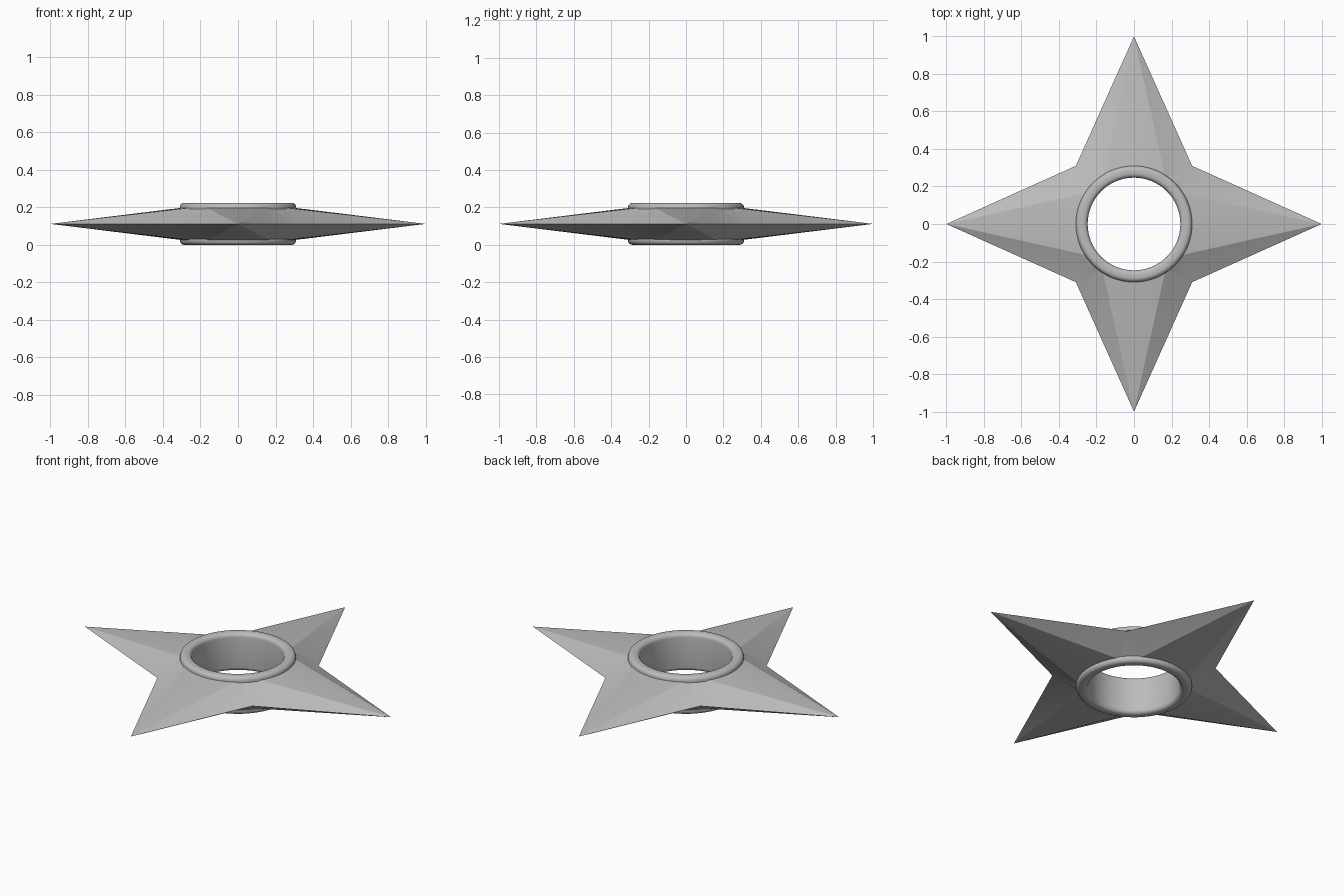
import bpy, bmesh
from math import sin, cos, pi, radians
from mathutils import Vector

if "Cube" in bpy.data.objects:
    bpy.data.objects.remove(bpy.data.objects["Cube"], do_unlink=True)

MID = 0.112       # height of the cutting edge
SEGS = 64         # sides of the central hole
RIM = 0.3         # where the blades meet the ring
HUB = 0.086       # half thickness of the blades at the ring

steel = bpy.data.materials.new("grey steel")
steel.use_nodes = True
steel.diffuse_color = (0.5, 0.5, 0.5, 1)
steel.node_tree.nodes["Principled BSDF"].inputs["Base Color"].default_value = (0.5, 0.5, 0.5, 1)


def finish(bm, name, angle):
    bmesh.ops.recalc_face_normals(bm, faces=bm.faces)
    mesh = bpy.data.meshes.new(name)
    bm.to_mesh(mesh)
    bm.free()
    mesh.materials.append(steel)
    obj = bpy.data.objects.new(name, mesh)
    bpy.context.collection.objects.link(obj)
    bpy.ops.object.select_all(action='DESELECT')
    obj.select_set(True)
    bpy.context.view_layer.objects.active = obj
    bpy.ops.object.shade_smooth_by_angle(angle=radians(angle))
    return obj


def polar(r, a, z):
    return Vector((r * cos(a), r * sin(a), z))


# Four-pointed blade: cones from the ring to each tip, small fans at each valley
bm = bmesh.new()
outline = []
for i in range(8):
    radius = 0.31 * 2 ** 0.5 if i % 2 else 1.0
    outline.append(bm.verts.new(polar(radius, i * pi / 4, MID)))

quarter = SEGS // 4
reach = quarter * 3 // 8          # ring steps each side of a tip that join it
for side in (1, -1):
    circle = [bm.verts.new(polar(RIM, 2 * pi * k / SEGS, MID + side * HUB))
              for k in range(SEGS)]
    for arm in range(4):
        tip, valley, next_tip = (outline[(2 * arm + n) % 8] for n in range(3))
        start = arm * quarter
        for k in range(-reach, quarter - reach):
            a, b = circle[(start + k) % SEGS], circle[(start + k + 1) % SEGS]
            bm.faces.new((a, b, tip if k < reach else valley))
        bm.faces.new((circle[start + reach], tip, valley))
        bm.faces.new((circle[(start + quarter - reach) % SEGS], valley, next_tip))
finish(bm, "star_blade", 20)

# Central ring: rounded rectangle section turned about the z axis
bm = bmesh.new()
inner, outer, height, bevel = 0.247, 0.31, 2 * MID, 0.024
section = []
corners = [(outer, height), (inner, height), (inner, 0), (outer, 0)]
for c, (x, z) in enumerate(corners):
    cx = x - bevel if x == outer else x + bevel
    cz = z - bevel if z else bevel
    for s in range(6):
        t = c * pi / 2 + s * pi / 10
        section.append((cx + bevel * cos(t), cz + bevel * sin(t)))

loops = [[bm.verts.new(polar(r, 2 * pi * k / SEGS, z)) for r, z in section]
         for k in range(SEGS)]
for k in range(SEGS):
    one, two = loops[k], loops[(k + 1) % SEGS]
    for j in range(len(section)):
        n = (j + 1) % len(section)
        bm.faces.new((one[j], one[n], two[n], two[j]))
finish(bm, "center_ring", 40)
